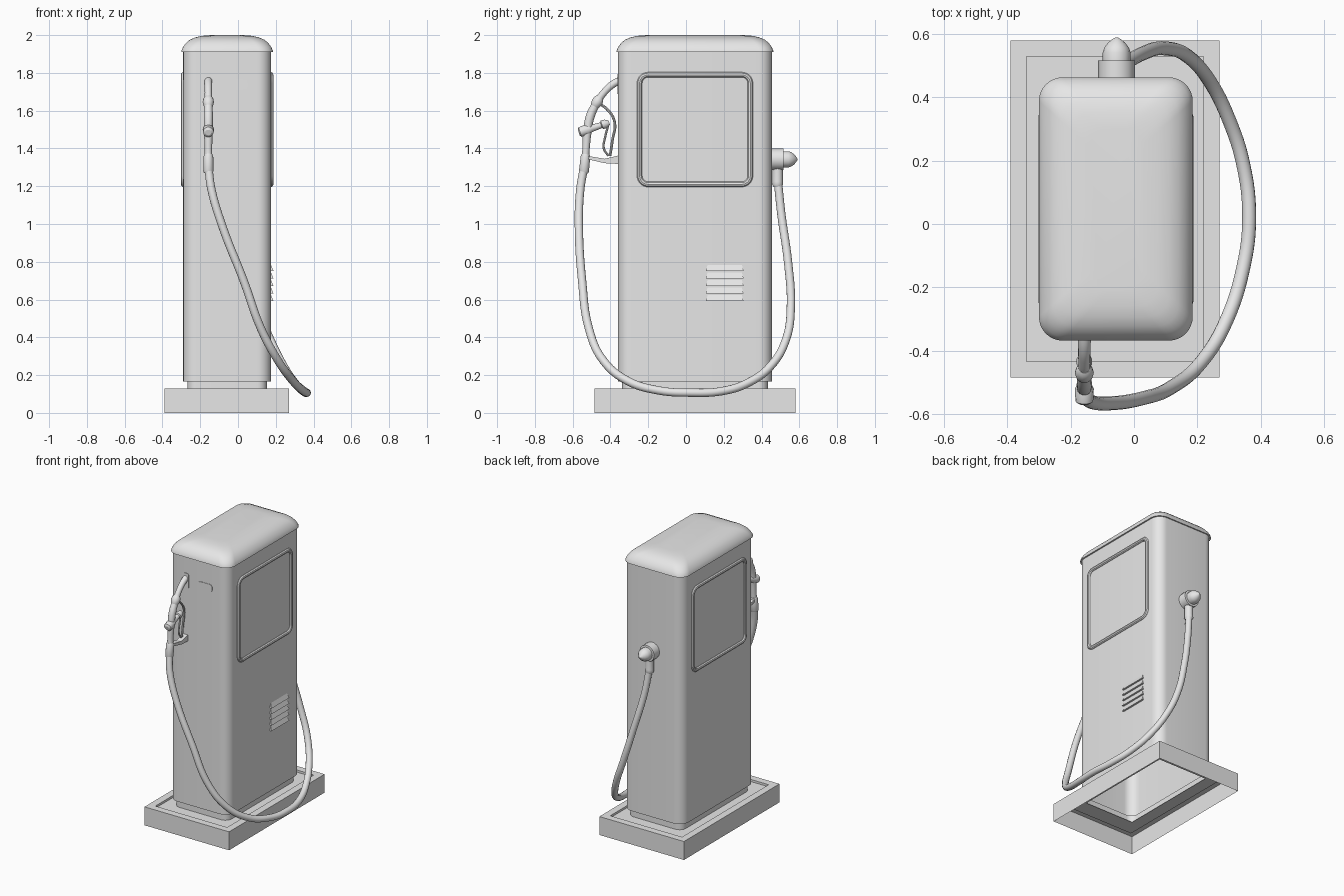
import bpy, bmesh, math
from mathutils import Vector

cube = bpy.data.objects.get("Cube")
if cube:
    bpy.data.objects.remove(cube)

grey = bpy.data.materials.new("plain_grey")
grey.use_nodes = True
grey.diffuse_color = (0.8, 0.8, 0.8, 1)
grey.node_tree.nodes["Principled BSDF"].inputs["Base Color"].default_value = (0.8, 0.8, 0.8, 1)

CX, CY = -0.0575, 0.0475      # centre of the cabinet
HX, HY = 0.2325, 0.4075       # half size of the cabinet
NX = -0.157                   # x of the nozzle


def finish(obj, smooth=True):
    obj.data.materials.append(grey)
    if smooth:
        bpy.ops.object.select_all(action='DESELECT')
        obj.select_set(True)
        bpy.context.view_layer.objects.active = obj
        bpy.ops.object.shade_smooth_by_angle(angle=math.radians(35))
    return obj


def mesh_object(name, bm, smooth=True):
    bmesh.ops.recalc_face_normals(bm, faces=bm.faces)
    me = bpy.data.meshes.new(name)
    bm.to_mesh(me)
    bm.free()
    obj = bpy.data.objects.new(name, me)
    bpy.context.collection.objects.link(obj)
    return finish(obj, smooth)


def rounded_rect(hx, hy, r, n=8):
    if r == 0:
        return [(hx, hy), (-hx, hy), (-hx, -hy), (hx, -hy)]
    pts = []
    for q, (sx, sy) in enumerate([(1, 1), (-1, 1), (-1, -1), (1, -1)]):
        for i in range(n + 1):
            a = math.pi / 2 * (q + i / n)
            pts.append((sx * (hx - r) + r * math.cos(a), sy * (hy - r) + r * math.sin(a)))
    return pts


def loft(name, rings, centre=(CX, CY), close_top=False):
    """Skin through rounded rectangles given as (half x, half y, radius, z)."""
    bm = bmesh.new()
    loops = [[bm.verts.new((centre[0] + x, centre[1] + y, z)) for x, y in rounded_rect(hx, hy, r)]
             for hx, hy, r, z in rings]
    for a, b in zip(loops, loops[1:]):
        for i in range(len(a)):
            j = (i + 1) % len(a)
            bm.faces.new((a[i], a[j], b[j], b[i]))
    if close_top:
        bm.faces.new(loops[-1])
    return mesh_object(name, bm)


def tube(name, pts, radius, radii=None, kind='POLY', cyclic=False, sides=5):
    """Round tube along points, with an optional radius factor per point."""
    cu = bpy.data.curves.new(name, 'CURVE')
    cu.dimensions = '3D'
    cu.bevel_depth = radius
    cu.bevel_resolution = sides
    cu.resolution_u = 6
    cu.use_fill_caps = not cyclic
    sp = cu.splines.new(kind)
    store = sp.bezier_points if kind == 'BEZIER' else sp.points
    store.add(len(pts) - 1)
    for i, (p, co) in enumerate(zip(store, pts)):
        if kind == 'BEZIER':
            p.co = co
            p.handle_left_type = p.handle_right_type = 'AUTO'
        else:
            p.co = (*co, 1)
        p.radius = radii[i] if radii else 1
    sp.use_cyclic_u = cyclic
    obj = bpy.data.objects.new(name, cu)
    bpy.context.collection.objects.link(obj)
    bpy.ops.object.select_all(action='DESELECT')
    obj.select_set(True)
    bpy.context.view_layer.objects.active = obj
    bpy.ops.object.convert(target='MESH')
    return finish(bpy.context.view_layer.objects.active)


def turned(name, start, direction, profile):
    """Round part along a straight axis; profile lists (distance, radius)."""
    d = Vector(direction).normalized()
    return tube(name, [tuple(Vector(start) + d * t) for t, r in profile], 1,
                [r for t, r in profile])


def prism(name, profile, x0, x1):
    """Extrude a (y, z) outline along x."""
    bm = bmesh.new()
    a = [bm.verts.new((x0, y, z)) for y, z in profile]
    b = [bm.verts.new((x1, y, z)) for y, z in profile]
    bm.faces.new(a)
    bm.faces.new(b)
    for i in range(len(a)):
        j = (i + 1) % len(a)
        bm.faces.new((a[i], a[j], b[j], b[i]))
    return mesh_object(name, bm, False)


# Hollow base tray with a raised rim
BX, BY, RIM = 0.33, 0.5325, 0.05
loft("base", [(BX, BY, 0, 0), (BX, BY, 0, 0.13), (BX - RIM, BY - RIM, 0, 0.13),
              (BX - RIM, BY - RIM, 0, 0.115), (HX - 0.04, HY - 0.04, 0, 0.115)], (-0.06, CY))

# Plinth and cabinet
PX, PY = HX - 0.022, HY - 0.022
loft("plinth", [(PX, PY, 0.05, 0.115), (PX, PY, 0.05, 0.165)])
loft("cabinet", [(PX, PY, 0.05, 0.165), (HX, HY, 0.07, 0.165), (HX, HY, 0.07, 1.915)])

# Domed cap with a slight overhang
cap = [(HX - 0.01, HY - 0.01, 0.06, 1.91)]
for inset, z in [(0, 1.91), (0.002, 1.92), (0.01, 1.938), (0.025, 1.958), (0.045, 1.975),
                 (0.075, 1.988), (0.11, 1.996), (0.16, 2.0)]:
    cap.append((0.243 - inset, 0.416 - inset, max(0.075 - inset * 0.1, 0.04), z))
loft("cap", cap, close_top=True)

# Window frames on both sides
for side, label in [(1, "left"), (-1, "right")]:
    loop = [(CX + side * (HX - 0.002), 0.0475 + u, 1.5 + v)
            for u, v in rounded_rect(0.293, 0.29, 0.045)]
    tube("window_frame_" + label, loop, 0.0145, cyclic=True, sides=3)

# Vent louvers on one side: flush at the top, standing out at the bottom
wall = CX + HX
for i in range(5):
    z = 0.592 + i * 0.04
    bm = bmesh.new()
    lo = [bm.verts.new(c) for c in [(wall - 0.003, 0.105, z), (wall + 0.013, 0.105, z),
                                    (wall + 0.013, 0.305, z), (wall - 0.003, 0.305, z)]]
    hi = [bm.verts.new((wall - 0.001, y, z + 0.034)) for y in (0.115, 0.295)]
    for f in [lo, (lo[1], lo[2], hi[1], hi[0]), (lo[0], lo[1], hi[0]),
              (lo[2], lo[3], hi[1]), (lo[0], hi[0], hi[1], lo[3])]:
        bm.faces.new(f)
    mesh_object("vent_louver_%d" % (i + 1), bm, False)

# Thin rounded plates on the front
front = CY - HY
for name, x, z, hx, hz, r in [("label_plate", -0.003, 1.738, 0.055, 0.027, 0.02),
                              ("spout_plate", NX, 1.742, 0.026, 0.053, 0.012)]:
    bm = bmesh.new()
    back = [bm.verts.new((x + u, front + 0.002, z + v)) for u, v in rounded_rect(hx, hz, r, 5)]
    face = bmesh.ops.extrude_face_region(bm, geom=[bm.faces.new(back)])
    bmesh.ops.translate(bm, vec=(0, -0.005, 0),
                        verts=[g for g in face["geom"] if isinstance(g, bmesh.types.BMVert)])
    mesh_object(name, bm)

# Nozzle: spout, collar, handle, valve
tube("nozzle_spout", [(NX, -0.34, 1.765), (NX, -0.39, 1.738), (NX, -0.435, 1.695), (NX, -0.475, 1.64)],
     0.02, [1.05, 1, 0.95, 1], 'BEZIER')
turned("nozzle_collar", (NX, -0.455, 1.672), (0, -0.5, -0.85),
       [(0, 0.019), (0.01, 0.026), (0.03, 0.03), (0.05, 0.026), (0.06, 0.021)])
tube("nozzle_handle", [(NX, -0.475, 1.64), (NX, -0.507, 1.57), (NX, -0.522, 1.49),
                       (NX, -0.53, 1.39), (NX, -0.54, 1.28)],
     0.023, [0.95, 1.05, 1, 0.85, 1], 'BEZIER')
turned("nozzle_valve", (NX, -0.568, 1.484), (0, 0.95, 0.31),
       [(0, 0.016), (0.008, 0.028), (0.05, 0.03), (0.07, 0.02), (0.125, 0.016),
        (0.13, 0.024), (0.15, 0.024), (0.17, 0.012)])
turned("hose_ferrule_front", (NX, -0.531, 1.37), (0, -0.1, -0.99),
       [(0, 0.021), (0.015, 0.026), (0.09, 0.027), (0.1, 0.023)])

# Trigger, guard and holder shelf
tube("trigger_guard", [(NX, -0.475, 1.645), (NX, -0.42, 1.61), (NX, -0.378, 1.54),
                       (NX, -0.39, 1.44), (NX, -0.402, 1.36)], 0.007, kind='BEZIER', sides=2)
tube("trigger", [(NX, -0.41, 1.53), (NX, -0.428, 1.46), (NX, -0.435, 1.4), (NX, -0.41, 1.36)],
     0.006, kind='BEZIER', sides=2)
prism("holder_shelf", [(-0.53, 1.362), (-0.43, 1.345), (front, 1.362), (front, 1.318),
                       (-0.43, 1.322), (-0.53, 1.345)], NX - 0.018, NX + 0.018)

# Hose outlet on the back
OX, OZ = -0.055, 1.342
turned("outlet_socket", (OX, 0.45, OZ), (0, 1, 0), [(0, 0.058), (0.066, 0.058), (0.067, 0.05)])
turned("outlet_knob", (OX, 0.512, OZ), (0, 1, 0),
       [(0, 0.044), (0.03, 0.044), (0.045, 0.039), (0.06, 0.028), (0.072, 0.014), (0.078, 0.003)])
turned("hose_ferrule_back", (OX, 0.485, 1.31), (0, 0, -1),
       [(0, 0.028), (0.085, 0.028), (0.1, 0.03), (0.115, 0.022)])

# Hanging hose sweeping round the side
hose = [(NX, -0.54, 1.3), (-0.14, -0.56, 1.18), (-0.08, -0.567, 0.98), (0.03, -0.55, 0.7),
        (0.12, -0.515, 0.45), (0.21, -0.44, 0.28), (0.29, -0.31, 0.17), (0.345, -0.14, 0.118),
        (0.364, 0.02, 0.107), (0.345, 0.19, 0.115), (0.3, 0.33, 0.16), (0.24, 0.45, 0.25),
        (0.17, 0.53, 0.39), (0.1, 0.555, 0.56), (0.03, 0.54, 0.8), (-0.03, 0.505, 1.05),
        (OX, 0.487, 1.22)]
tube("hose", hose, 0.022, kind='BEZIER')
